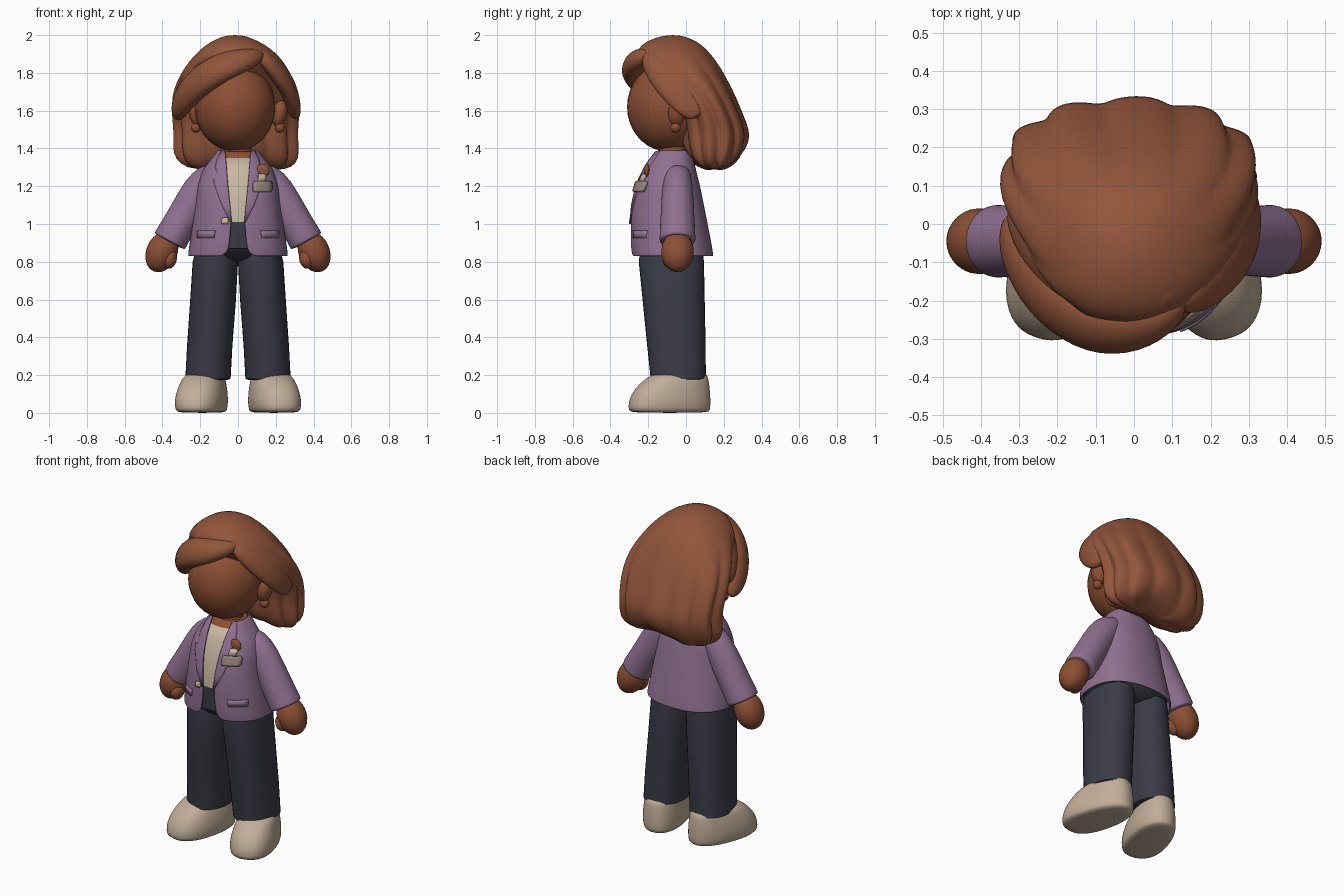
import bpy, bmesh, math
from mathutils import Vector

if "Cube" in bpy.data.objects:
    bpy.data.objects.remove(bpy.data.objects["Cube"])

def mat(name, r, g, b):
    m = bpy.data.materials.new(name)
    m.diffuse_color = (r, g, b, 1)
    m.use_nodes = True
    m.node_tree.nodes["Principled BSDF"].inputs["Base Color"].default_value = m.diffuse_color
    return m

HAIR = mat("auburn hair", .29, .092, .044)
SKIN = mat("brown skin", .265, .078, .035)
PURPLE = mat("mauve cloth", .28, .165, .285)
NAVY = mat("dark navy cloth", .042, .044, .062)
CREAM = mat("cream cloth", .58, .47, .35)
SHOE = mat("beige shoe", .53, .42, .315)
TAUPE = mat("taupe badge", .32, .24, .20)

def finish(name, bm, material, subsurf=0, solid=0, angle=60):
    bmesh.ops.recalc_face_normals(bm, faces=bm.faces)
    me = bpy.data.meshes.new(name)
    bm.to_mesh(me)
    bm.free()
    ob = bpy.data.objects.new(name, me)
    bpy.context.collection.objects.link(ob)
    me.materials.append(material)
    if solid:
        m = ob.modifiers.new("thickness", 'SOLIDIFY')
        m.thickness, m.offset = solid, 0
    if subsurf:
        m = ob.modifiers.new("smooth", 'SUBSURF')
        m.levels = m.render_levels = subsurf
    bpy.ops.object.select_all(action='DESELECT')
    ob.select_set(True)
    bpy.context.view_layer.objects.active = ob
    bpy.ops.object.shade_smooth_by_angle(angle=math.radians(angle))
    return ob

def loft(name, rings, material, closed=True, **kw):
    bm = bmesh.new()
    vs = [[bm.verts.new(p) for p in r] for r in rings]
    n = len(rings[0])
    for a, b in zip(vs, vs[1:]):
        for i in range(n if closed else n - 1):
            j = (i + 1) % n
            bm.faces.new((a[i], a[j], b[j], b[i]))
    if closed:
        bm.faces.new(vs[0])
        bm.faces.new(vs[-1])
    return finish(name, bm, material, **kw)

def ball(name, c, r, material, tilt=0):
    bm = bmesh.new()
    bmesh.ops.create_uvsphere(bm, u_segments=28, v_segments=18, radius=1)
    ct, st = math.cos(tilt), math.sin(tilt)
    for v in bm.verts:
        x, y, z = (v.co[i] * r[i] for i in range(3))
        v.co = (c[0] + x * ct + z * st, c[1] + y, c[2] - x * st + z * ct)
    return finish(name, bm, material)

def spow(v, e):
    return math.copysign(abs(v) ** e, v)

def oval(z, xl, xr, yf, yb, angles, e=1.0, wave=None):
    pts = []
    for a in angles:
        k = wave(a) if wave else 1
        pts.append(((xl + xr) / 2 + (xr - xl) / 2 * k * spow(math.cos(a), e),
                    (yf + yb) / 2 + (yb - yf) / 2 * k * spow(math.sin(a), e), z))
    return pts

def turn(n):
    return [2 * math.pi * i / n for i in range(n)]

def lerp(table, z):
    for a, b in zip(table, table[1:]):
        if z <= b[0]:
            t = max(0, (z - a[0]) / (b[0] - a[0]))
            return [p + (q - p) * t for p, q in zip(a[1:], b[1:])]
    return list(table[-1][1:])

# torso outline: height, half width, front, back
TORSO = [(.83, .26, -.285, .14), (.87, .256, -.29, .135), (1.0, .236, -.29, .11),
         (1.1, .22, -.283, .09), (1.2, .21, -.262, .07), (1.28, .185, -.23, .05),
         (1.34, .14, -.195, .035), (1.39, .10, -.165, .02)]
OPENING = [(.83, .085), (.85, .055), (.9, .04), (1.02, .034), (1.2, .05), (1.39, .068)]
E = .85

def front_y(x, z):
    rx, yf, yb = lerp(TORSO, z)
    t = min(1, abs(x) / rx) ** (2 / E)
    return (yf + yb) / 2 - (yb - yf) / 2 * (1 - t) ** (E / 2)

# jacket: open at the front
rings = []
for z in [.83, .84, .855, .88, .93, 1.0, 1.05, 1.1, 1.15, 1.2, 1.24, 1.28, 1.31, 1.34, 1.37, 1.39]:
    rx, yf, yb = lerp(TORSO, z)
    a = math.acos((lerp(OPENING, z)[0] / rx) ** (1 / E))
    rings.append(oval(z, -rx, rx, yf, yb, [-a + (math.pi + 2 * a) * i / 40 for i in range(41)], E))
loft("jacket", rings, PURPLE, closed=False, solid=.01, subsurf=1)

# shirt, bare upper chest and trouser waist inside the jacket
def inner(name, zs, material):
    rs = []
    for z in zs:
        rx, yf, yb = lerp(TORSO, z)
        rs.append(oval(z, -rx + .012, rx - .012, yf + .009, yb - .012, turn(40), E))
    loft(name, rs, material)
inner("shirt", [1.01, 1.1, 1.2, 1.28, 1.35], CREAM)
inner("upper_chest", [1.35, 1.385], SKIN)
inner("trouser_waist", [.87, .93, 1.0, 1.01], NAVY)
loft("trouser_hips", [oval(z, -w, w, f, b, turn(32), .9) for z, w, f, b in
     [(.80, .10, -.15, .03), (.82, .20, -.225, .08), (.87, .24, -.272, .115)]], NAVY)

# thin panels that follow the jacket front
def panel(name, rows, material, s=1, off=.008, thick=.008):
    rs = []
    for z, x0, x1 in rows:
        xs = [x0 + (x1 - x0) * i / 5 for i in range(6)]
        rs.append([(s * x, front_y(x, z) - off, z) for x in xs])
    loft(name, rs, material, closed=False, solid=thick)

for s, side in ((-1, "right"), (1, "left")):
    panel(side + "_lapel", [(1.01, .033, .04), (1.1, .042, .085), (1.2, .052, .122), (1.235, .055, .13),
          (1.24, .056, .10), (1.3, .06, .12), (1.34, .064, .11), (1.385, .068, .088)], PURPLE, s, .006)
    panel(side + "_pocket_flap", [(.925, .125, .215), (.965, .12, .215)], PURPLE, s, .006)

    # sleeves
    rs = []
    d = Vector((.87 * s, 0, .47))
    for x, z, r, ry in [(.09, 1.29, .055, .055), (.13, 1.27, .083, .072), (.2, 1.19, .094, .082),
                        (.28, 1.05, .09, .09), (.353, .925, .093, .096), (.36, .912, .094, .096),
                        (.364, .905, .085, .088)]:
        c = Vector((s * x, -.045, z))
        rs.append([c + d * r * math.cos(a) + Vector((0, ry * math.sin(a), 0)) for a in turn(24)])
    loft(side + "_sleeve", rs, PURPLE, subsurf=1)

    # hands
    ball(side + "_hand", (s * .403, -.045, .853), (.082, .086, .112), SKIN, -s * .4)
    ball(side + "_thumb", (s * .362, -.08, .815), (.038, .045, .052), SKIN, -s * .2)

    # trouser legs
    loft(side + "_trouser_leg", [oval(z, s * c - w, s * c + w, f, b, turn(32), .9) for z, c, w, f, b in
         [(.175, .159, .105, -.17, .09), (.18, .159, .12, -.187, .105), (.35, .15, .12, -.205, .104),
          (.6, .132, .121, -.23, .099), (.8, .12, .12, -.25, .095), (.84, .12, .11, -.245, .09)]], NAVY)

    # shoes, toes turned outwards
    ca, sa = math.cos(.28), math.sin(.28) * s
    rs = []
    for z, f, b, w in [(0, -.215, .2, .108), (.012, -.23, .21, .12), (.05, -.232, .213, .127),
                       (.1, -.215, .211, .124), (.15, -.175, .206, .114), (.185, -.13, .2, .105),
                       (.215, -.08, .19, .088)]:
        ring = []
        for x, y, _ in oval(z, -w, w, f, b, turn(32), .85):
            x *= 1 - .45 * y
            ring.append((s * .186 + x * ca - y * sa, -.078 + x * sa + y * ca, z))
        rs.append(ring)
    loft(side + "_shoe", rs, SHOE, subsurf=1)

    # ears and earrings
    ball(side + "_ear", (s * .22, -.05, 1.585), (.04, .045, .07), SKIN, s * .2)
    ball(side + "_earring", (s * .222, -.055, 1.51), (.027, .027, .027), SKIN)

# head and neck
ball("head", (-.016, -.095, 1.62), (.213, .217, .236), SKIN)
loft("neck", [oval(z, -w, w, -.075 - w, -.075 + w, turn(24)) for z, w in
              [(1.37, .078), (1.40, .07), (1.43, .072)]], SKIN)

# badge with small ornament on the chest, pale patch beside the lapel
panel("badge", [(1.17, .085, .17), (1.18, .078, .177), (1.215, .078, .177), (1.225, .085, .17)], TAUPE, 1, .016, .016)
panel("badge_clip", [(1.225, .105, .145), (1.265, .11, .15)], CREAM, 1, .013)
ball("badge_ornament", (.13, front_y(.13, 1.28) - .008, 1.282), (.036, .014, .036), HAIR)
panel("pale_patch", [(1.0, -.085, -.055), (1.015, -.09, -.05), (1.035, -.08, -.055)], CREAM, 1, .011, .006)

# main hair volume: height, left, right, front, back, waviness
HAIRS = [(1.295, -.23, .21, .11, .19, .10), (1.315, -.305, .285, .05, .245, .11),
         (1.36, -.338, .322, .0, .30, .11), (1.43, -.338, .318, -.02, .328, .11),
         (1.49, -.335, .315, -.025, .336, .11), (1.58, -.346, .327, -.03, .30, .09),
         (1.68, -.346, .326, -.09, .26, .07), (1.76, -.32, .303, -.16, .22, .05),
         (1.83, -.28, .262, -.225, .182, .03), (1.89, -.235, .22, -.275, .14, .01),
         (1.95, -.17, .145, -.24, .085, 0), (1.985, -.105, .07, -.17, .02, 0),
         (2.0, -.05, .02, -.10, -.04, 0)]
rs = []
for z, l, r, f, b, w in HAIRS:
    ring = oval(z, l, r, f, b, turn(96), .92,
                lambda a: 1 + w * (abs(math.sin(5.5 * (a - .05 - .25 * (1.6 - z)))) - .8))
    if z < 1.4:  # uneven lock tips
        ring = [(x, y, zz + .018 * math.sin(14 * x + 1)) for x, y, zz in ring]
    rs.append(ring)
loft("hair_volume", rs, HAIR, subsurf=1)

# swept locks: centre, half breadth, half depth
def lock(name, path):
    pts = [Vector(p[:3]) for p in path]
    rs = []
    for i, p in enumerate(pts):
        t = (pts[min(i + 1, len(pts) - 1)] - pts[max(i - 1, 0)]).normalized()
        out = p - Vector((0, -.05, 1.62))
        out = (out - t * out.dot(t)).normalized()
        side = t.cross(out)
        rs.append([p + side * path[i][3] * math.cos(a) + out * path[i][4] * math.sin(a) for a in turn(16)])
    loft(name, rs, HAIR, subsurf=2)

lock("fringe_sweep", [(.13, -.19, 1.90, .02, .02), (.09, -.235, 1.885, .05, .045), (0, -.272, 1.86, .078, .06),
     (-.11, -.27, 1.82, .092, .066), (-.215, -.195, 1.745, .095, .07), (-.285, -.10, 1.665, .09, .06),
     (-.315, -.03, 1.60, .065, .045), (-.32, .02, 1.56, .02, .02)])
lock("crown_sweep", [(.13, -.16, 1.91, .03, .03), (.06, -.19, 1.93, .07, .04), (-.06, -.185, 1.915, .09, .05),
     (-.18, -.115, 1.845, .10, .05), (-.27, -.02, 1.75, .08, .045), (-.315, .05, 1.65, .04, .03)])
lock("side_sweep", [(.1, -.20, 1.90, .02, .02), (.14, -.195, 1.88, .055, .04), (.205, -.135, 1.81, .085, .05),
     (.262, -.06, 1.735, .10, .05), (.29, .02, 1.65, .10, .04), (.30, .08, 1.57, .06, .03)])
